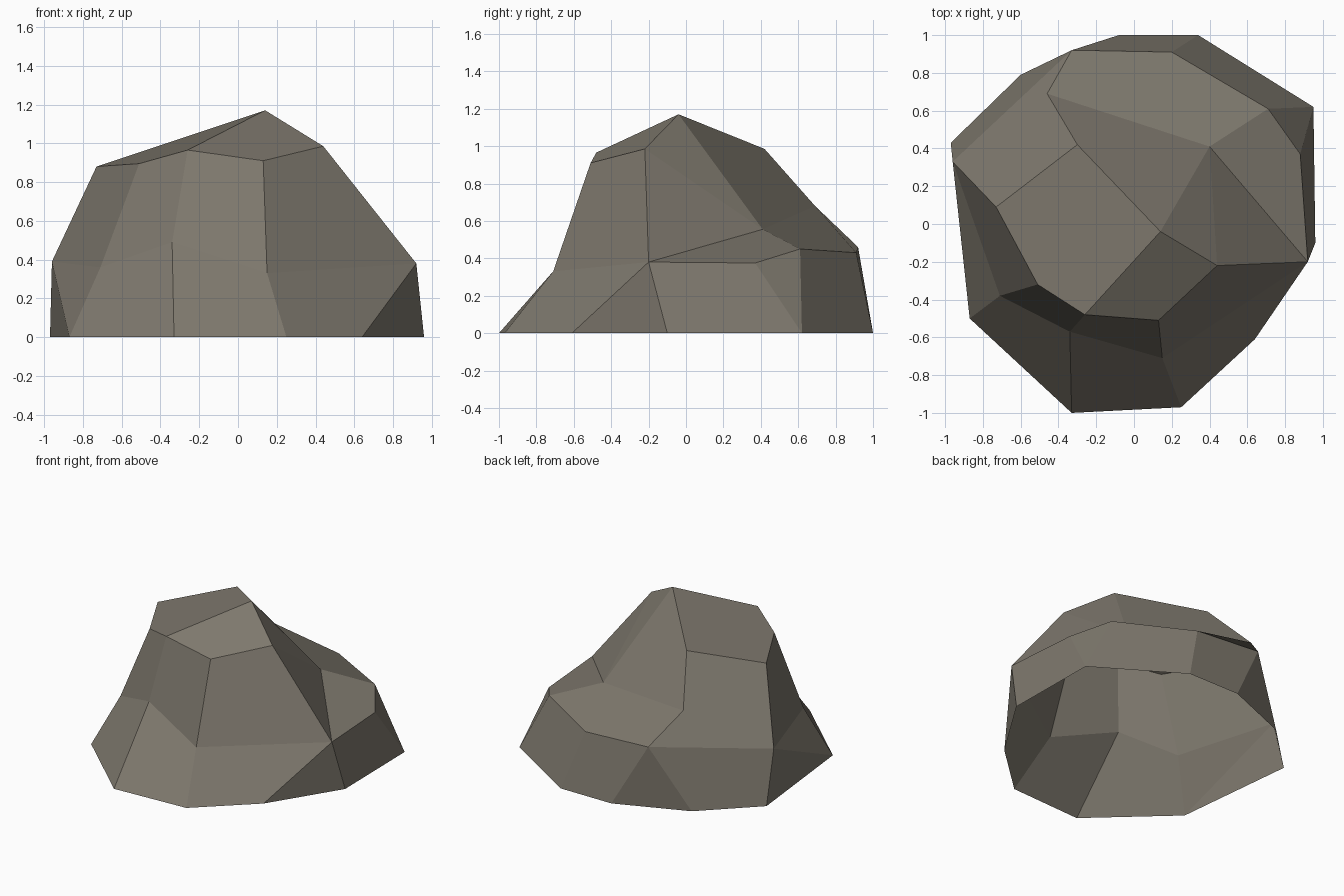
import bpy
import bmesh

if "Cube" in bpy.data.objects:
    bpy.data.objects.remove(bpy.data.objects["Cube"])

stone = bpy.data.materials.new("grey brown stone")
stone.diffuse_color = (0.21, 0.19, 0.155, 1)
stone.use_nodes = True
stone.node_tree.nodes["Principled BSDF"].inputs["Base Color"].default_value = stone.diffuse_color

# Contour rings of the boulder, counter-clockwise from the front left
foot = [(-.33, -1, 0), (.25, -.97, 0), (.64, -.61, 0), (.96, -.10, 0), (.95, .62, 0),
        (.34, 1, 0), (-.08, 1, 0), (-.60, .79, 0), (-.97, .43, 0), (-.87, -.50, 0)]
waist = [(-.34, -.57, .49), (.15, -.71, .33), (.92, -.20, .38), (.88, .37, .375),
         (.71, .61, .45), (.20, .91, .43), (-.33, .92, .46), (-.96, .33, .39), (-.71, -.38, .36)]
shoulder = [(-.26, -.48, .965), (.13, -.51, .91), (.44, -.22, .985), (.40, .41, .555),
            (-.46, .69, .68), (-.30, .42, .985), (-.73, .09, .88), (-.51, -.32, .895)]
peak = [(.14, -.04, 1.17)]

bm = bmesh.new()
foot, waist, shoulder, peak = ([bm.verts.new(p) for p in ring]
                               for ring in (foot, waist, shoulder, peak))


def stitch(low, high, cuts):
    """Fill between two rings; each cut joins low[i] to high[j], one facet between cuts."""
    for (a, b), (c, d) in zip(cuts, cuts[1:]):
        bottom = [low[i % len(low)] for i in range(a, c + 1)]
        top = [high[j % len(high)] for j in range(d, b - 1, -1)]
        bm.faces.new(bottom + top)


# Steep skirt, upper flanks and crown
stitch(foot, waist, [(0, 0), (1, 1), (2, 2), (3, 2), (4, 3), (4, 4), (5, 5), (6, 6),
                     (7, 6), (8, 7), (9, 7), (9, 8), (10, 9)])
stitch(waist, shoulder, [(0, 0), (1, 1), (2, 2), (2, 3), (4, 3), (6, 4), (7, 6), (8, 7), (9, 8)])
stitch(shoulder, peak, [(0, 0), (2, 0), (3, 0), (5, 0), (8, 0)])

# The underside is left open
mesh = bpy.data.meshes.new("boulder")
bm.to_mesh(mesh)
bm.free()
mesh.materials.append(stone)
boulder = bpy.data.objects.new("boulder", mesh)
bpy.context.collection.objects.link(boulder)
